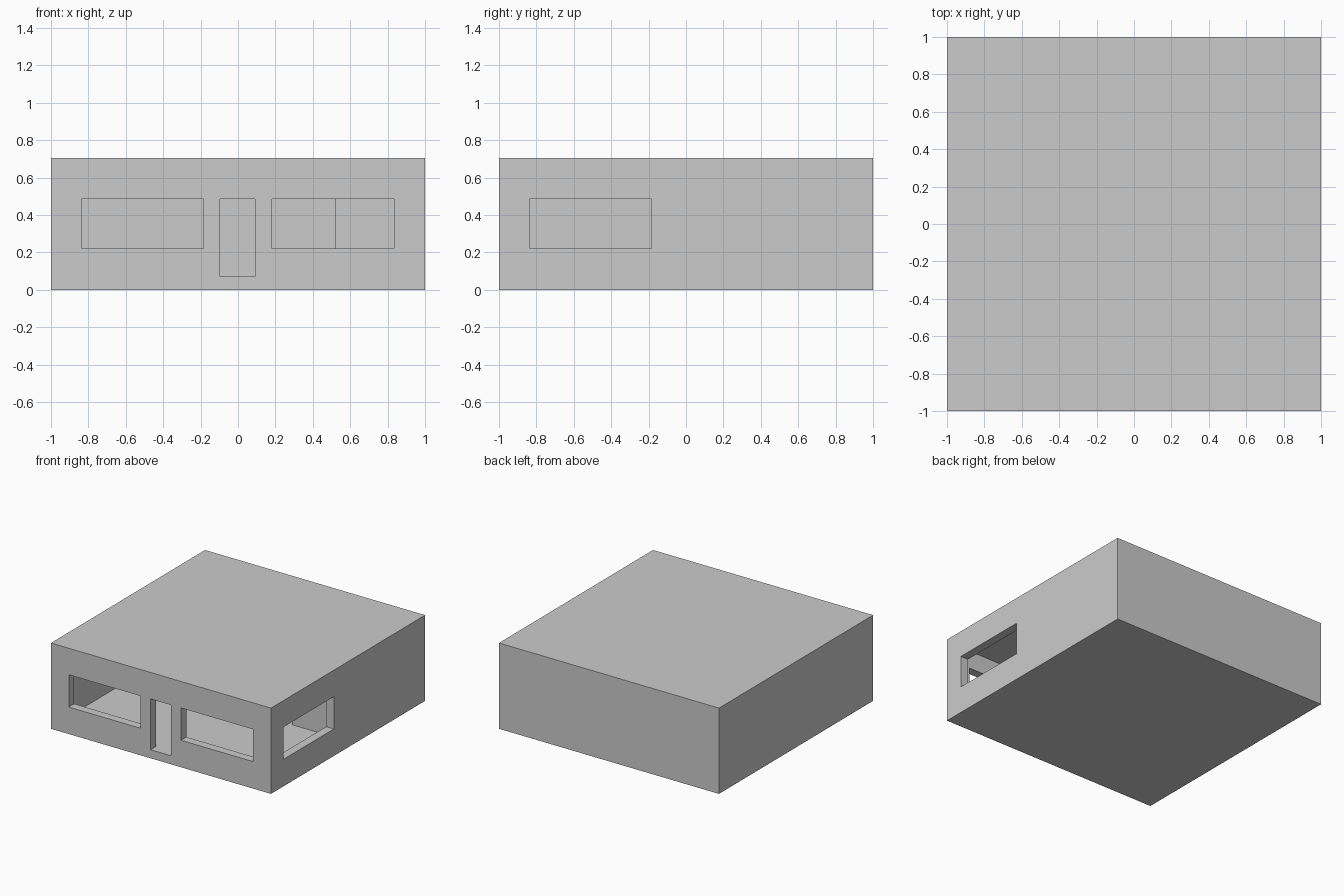
import bpy

if "Cube" in bpy.data.objects:
    bpy.data.objects.remove(bpy.data.objects["Cube"])

H = 0.705   # total height
T = 0.07    # wall, floor and roof thickness


def box(name, x, y, z):
    """Axis-aligned box from (min, max) ranges."""
    bpy.ops.mesh.primitive_cube_add(
        size=1, location=[(a + b) / 2 for a, b in (x, y, z)])
    ob = bpy.context.object
    ob.name = name
    ob.scale = [b - a for a, b in (x, y, z)]
    bpy.ops.object.transform_apply(location=False, rotation=False, scale=True)
    return ob


# Solid outer block, hollowed out below
shell = box("house_shell", (-1, 1), (-1, 1), (0, H))

# Interior space and openings
inner = 1 - T
win_z = (0.222, 0.487)
cut_y = (-1.1, -inner + 0.03)
cutters = [
    box("interior_cutter", (-inner, inner), (-inner, inner), (T, H - T)),
    box("left_window_cutter", (-0.838, -0.185), cut_y, win_z),
    box("right_window_cutter", (0.182, 0.835), cut_y, win_z),
    box("door_cutter", (-0.095, 0.092), cut_y, (T, 0.487)),
    box("side_window_cutter", (inner - 0.03, 1.1), (-0.838, -0.185), win_z),
]

for c in cutters:
    m = shell.modifiers.new(c.name, 'BOOLEAN')
    m.operation = 'DIFFERENCE'
    m.solver = 'EXACT'
    m.object = c
    bpy.context.view_layer.objects.active = shell
    bpy.ops.object.modifier_apply(modifier=m.name)
for c in cutters:
    bpy.data.objects.remove(c, do_unlink=True)

# Short partition wall inside, behind the side window
box("partition_wall", (0.52, inner), (-T / 2, T / 2), (T, H - T))
